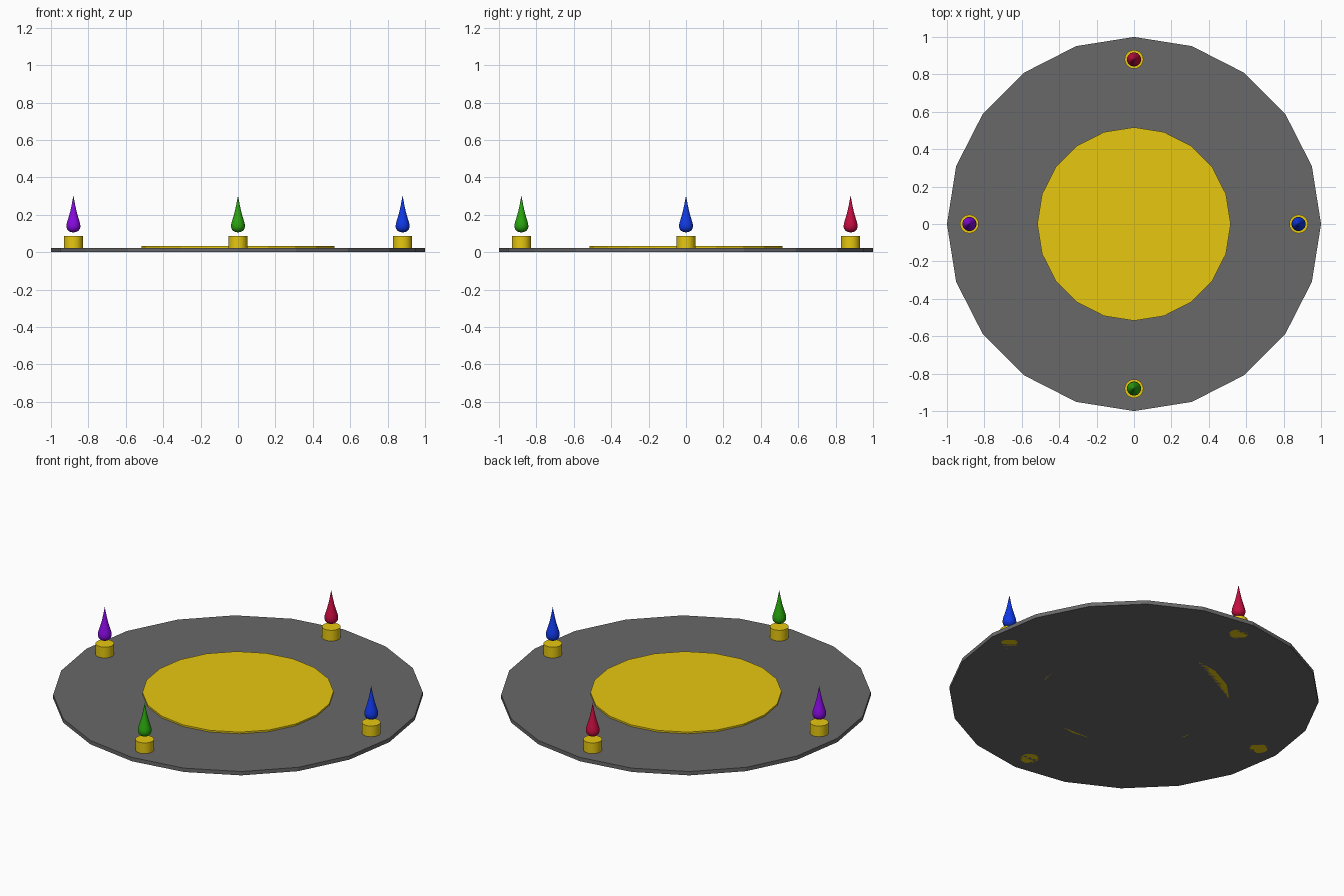
import bpy, bmesh
from math import cos, sin, pi

if "Cube" in bpy.data.objects:
    bpy.data.objects.remove(bpy.data.objects["Cube"])


def material(name, rgb):
    m = bpy.data.materials.new(name)
    m.diffuse_color = (*rgb, 1)
    m.use_nodes = True
    m.node_tree.nodes["Principled BSDF"].inputs["Base Color"].default_value = m.diffuse_color
    return m


def lathe(name, profile, sides, loc, mat=None, smooth=False):
    """Revolve (radius, z) points around z; radius 0 makes a pole."""
    bm = bmesh.new()
    rings = []
    for r, z in profile:
        n = sides if r > 0 else 1
        rings.append([bm.verts.new((r * cos(2 * pi * i / sides), r * sin(2 * pi * i / sides), z))
                      for i in range(n)])
    for a, b in zip(rings, rings[1:]):
        for i in range(sides):
            j = (i + 1) % sides
            quad = [a[i % len(a)], a[j % len(a)], b[j % len(b)], b[i % len(b)]]
            bm.faces.new(list(dict.fromkeys(quad)))
    if len(rings[0]) > 1:
        bm.faces.new(rings[0][::-1])
    if len(rings[-1]) > 1:
        bm.faces.new(rings[-1])
    bmesh.ops.recalc_face_normals(bm, faces=bm.faces)
    me = bpy.data.meshes.new(name)
    bm.to_mesh(me)
    bm.free()
    ob = bpy.data.objects.new(name, me)
    ob.location = loc
    bpy.context.collection.objects.link(ob)
    if mat:
        me.materials.append(mat)
    if smooth:
        bpy.ops.object.select_all(action='DESELECT')
        bpy.context.view_layer.objects.active = ob
        ob.select_set(True)
        bpy.ops.object.shade_smooth_by_angle(angle=0.7)
    return ob


gold = material("gold", (0.80, 0.58, 0.005))
grey = material("dark_grey", (0.14, 0.14, 0.14))

# Plate and raised centre
lathe("plate", [(1, 0), (1, 0.023)], 20, (0, 0, 0), grey)
lathe("centre_disc", [(0.517, 0), (0.517, 0.033)], 20, (0, 0, 0), gold)

# Four candle cups with floating teardrop flames
flame = [(0, 0.106), (0.014, 0.108), (0.026, 0.114), (0.034, 0.124), (0.0375, 0.137),
         (0.036, 0.153), (0.031, 0.170), (0.024, 0.193), (0.016, 0.222),
         (0.009, 0.255), (0.004, 0.282), (0, 0.304)]
spots = {
    "right": ((0.88, 0, 0), (0.005, 0.04, 0.80)),
    "back": ((0, 0.88, 0), (0.55, 0.004, 0.05)),
    "left": ((-0.88, 0, 0), (0.24, 0.003, 0.74)),
    "front": ((0, -0.88, 0), (0.022, 0.37, 0.004)),
}
for side, (loc, rgb) in spots.items():
    lathe(side + "_cup", [(0.05, 0), (0.05, 0.087)], 32, loc, gold, True)
    lathe(side + "_flame", flame, 24, loc, material(side + "_flame_colour", rgb), True)
